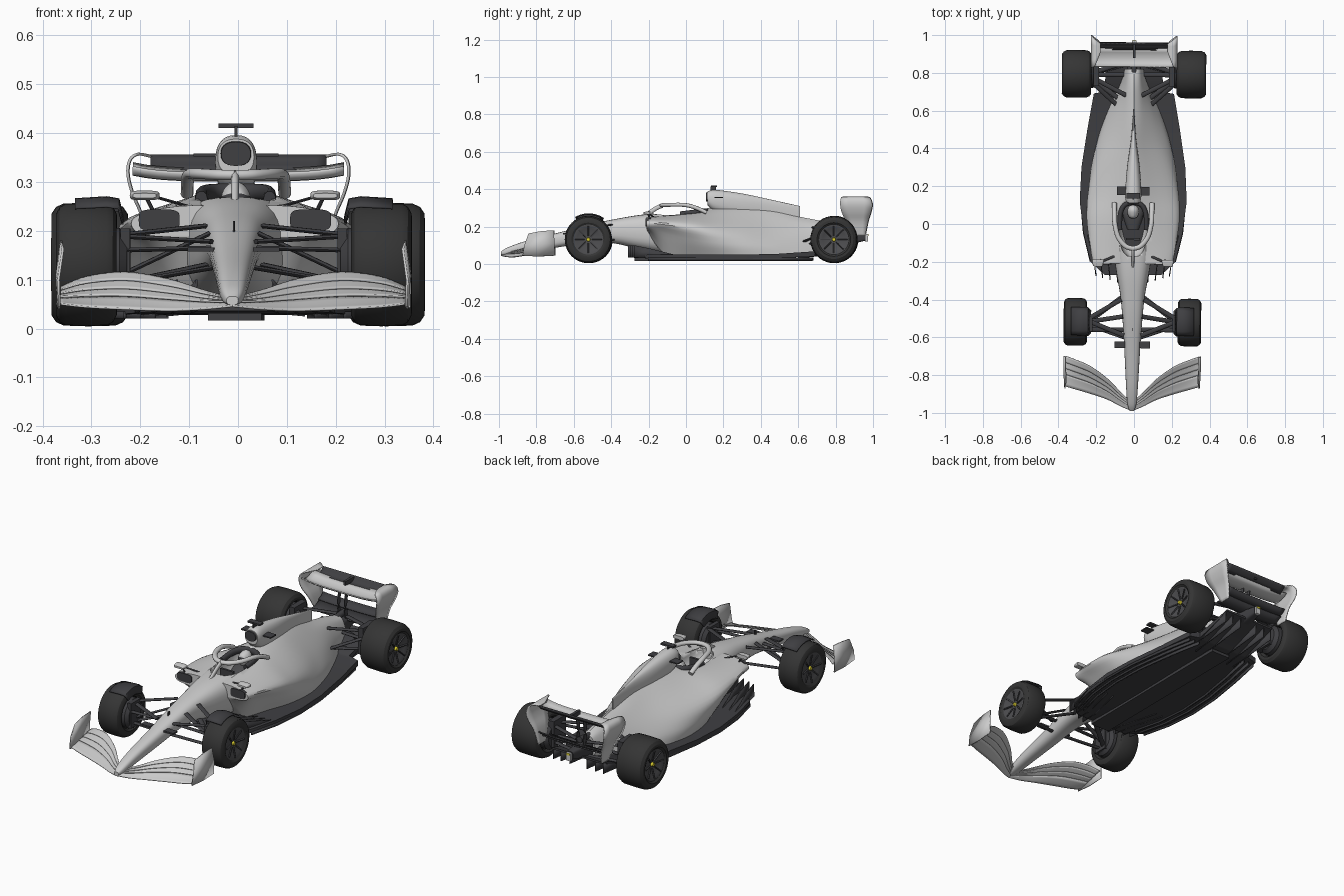
import bpy, bmesh, math
from mathutils import Vector

if "Cube" in bpy.data.objects:
    bpy.data.objects.remove(bpy.data.objects["Cube"])


def material(name, c):
    m = bpy.data.materials.new(name)
    m.diffuse_color = (*c, 1)
    m.use_nodes = True
    m.node_tree.nodes["Principled BSDF"].inputs["Base Color"].default_value = m.diffuse_color
    return m


DARK = material("carbon", (.05, .05, .055))
TYRE = material("rubber", (.035, .035, .035))
RIM = material("wheel_metal", (.075, .075, .08))
YELLOW = material("yellow", (.75, .65, .03))


def smooth_path(pts, n):
    """Catmull-Rom interpolation of number tuples."""
    p = [pts[0]] + list(pts) + [pts[-1]]
    out = []
    for i in range(1, len(p) - 2):
        for k in range(n):
            t = k / n
            out.append(tuple(.5 * (2 * b + (c - a) * t + (2 * a - 5 * b + 4 * c - d) * t * t
                                   + (3 * b - a - 3 * c + d) * t ** 3)
                             for a, b, c, d in zip(*p[i - 1:i + 3])))
    return out + [tuple(pts[-1])]


def skin(name, rows, mat=None, ring=False, caps=False, mirror=False, solid=0, angle=35):
    """Join rows of points into a surface."""
    bm = bmesh.new()
    vs = [[bm.verts.new(p) for p in r] for r in rows]
    n = len(rows[0])
    for a, b in zip(vs, vs[1:]):
        for j in range(n if ring else n - 1):
            k = (j + 1) % n
            bm.faces.new((a[j], a[k], b[k], b[j]))
    if caps:
        bm.faces.new(vs[0])
        bm.faces.new(vs[-1])
    bmesh.ops.remove_doubles(bm, verts=bm.verts, dist=1e-5)
    bmesh.ops.recalc_face_normals(bm, faces=bm.faces)
    me = bpy.data.meshes.new(name)
    bm.to_mesh(me)
    bm.free()
    me.shade_smooth()
    me.set_sharp_from_angle(angle=math.radians(angle))
    ob = bpy.data.objects.new(name, me)
    bpy.context.collection.objects.link(ob)
    if mat:
        me.materials.append(mat)
    if solid:
        s = ob.modifiers.new("thickness", 'SOLIDIFY')
        s.thickness, s.offset = solid, 0
    if mirror:
        ob.modifiers.new("mirror", 'MIRROR').use_mirror_merge = False
    return ob


def tube(name, stations, e=2.5, n=28, sub=5, cx=0, **kw):
    """Superellipse loft along y; stations are (y, half width, z low, z high)."""
    rows = []
    for y, w, lo, hi in smooth_path(stations, sub):
        r = []
        for k in range(n):
            c, s = math.cos(math.tau * k / n), math.sin(math.tau * k / n)
            f = lambda v: math.copysign(abs(v) ** (2 / e), v)
            r.append((cx + w * f(c), y, (lo + hi) / 2 + (hi - lo) / 2 * f(s)))
        rows.append(r)
    return skin(name, rows, ring=True, caps=True, **kw)


def box(name, c, s, mat=DARK, mirror=False):
    x, y, z = (v / 2 for v in s)
    rows = [[(c[0] + i * x, c[1] + d * y, c[2] + j * z) for i, j in ((-1, -1), (1, -1), (1, 1), (-1, 1))]
            for d in (-1, 1)]
    return skin(name, rows, mat, ring=True, caps=True, mirror=mirror)


def pipe(name, pts, a, b=None, mat=DARK, mirror=False, n=10):
    """Elliptic tube along a path; a = half size across, b = half height."""
    pts = [Vector(p) for p in pts]
    rows = []
    for i, p in enumerate(pts):
        d = (pts[min(i + 1, len(pts) - 1)] - pts[max(i - 1, 0)]).normalized()
        side = d.cross(Vector((0, 0, 1)))
        side = side.normalized() if side.length > .05 else Vector((1, 0, 0))
        up = side.cross(d)
        rows.append([p + side * a * math.cos(math.tau * k / n) + up * (b or a) * math.sin(math.tau * k / n)
                     for k in range(n)])
    return skin(name, rows, mat, ring=True, caps=True, mirror=mirror, angle=60)


def revolve(name, prof, c, mat, n=40):
    """Spin (x, radius) points about the wheel axle, mirrored."""
    rows = [[(c[0] + x, c[1] + r * math.cos(math.tau * k / n), c[2] + r * math.sin(math.tau * k / n))
             for x, r in prof] for k in range(n + 1)]
    return skin(name, rows, mat, mirror=True, angle=30)


# nose and survival cell
chassis = tube("nose_and_chassis", [
    (-.99, .012, .048, .066), (-.95, .024, .05, .09), (-.85, .032, .065, .125), (-.68, .041, .09, .168),
    (-.5, .053, .118, .215), (-.38, .065, .11, .24), (-.25, .088, .08, .262), (-.1, .108, .055, .275),
    (.12, .11, .055, .29)], e=2.7)
# sidepods and engine cover: y, top z, slope xz, widest xz, undercut xz, bottom xz
BODY = [
    (-.21, .25, .12, .25, .205, .228, .195, .195, .09, .185),
    (-.12, .262, .13, .252, .225, .22, .19, .165, .12, .06),
    (.03, .278, .115, .262, .24, .205, .22, .13, .165, .045),
    (.15, .305, .09, .268, .225, .188, .237, .115, .205, .045),
    (.30, .312, .068, .268, .185, .175, .222, .105, .218, .045),
    (.45, .295, .05, .25, .13, .168, .178, .10, .19, .048),
    (.60, .255, .04, .222, .088, .16, .12, .10, .14, .052),
    (.72, .23, .034, .203, .06, .15, .075, .10, .085, .06),
    (.82, .2, .028, .19, .045, .155, .05, .12, .035, .09)]
rows = []
for s in smooth_path(BODY, 5):
    half = smooth_path([(0, s[1])] + [s[i:i + 2] for i in (2, 4, 6, 8)], 5)
    rows.append([(x, s[0], z) for x, z in half] + [(-x, s[0], z) for x, z in half[:0:-1]])
body = skin("engine_cover_and_sidepods", rows, ring=True, caps=True)
# cockpit opening
cut = tube("cockpit_cutter", [(-.17, .03, .22, .36), (-.13, .06, .19, .36), (-.03, .075, .17, .36),
                              (.06, .07, .17, .36), (.11, .05, .2, .36)])
cut.hide_render = True
cut.display_type = 'WIRE'
for o in (chassis, body):
    m = o.modifiers.new("cockpit", 'BOOLEAN')
    m.operation, m.object, m.solver = 'DIFFERENCE', cut, 'EXACT'
tube("cockpit_lining", [(-.16, .04, .165, .19), (0, .078, .165, .2), (.11, .06, .165, .2)], mat=DARK)
pipe("headrest", smooth_path([(.07, -.03, .265), (.068, .05, .275), (.045, .1, .28), (0, .115, .28)], 4),
     .013, .017, DARK, True)
# driver
tube("helmet", [(.03, .006, .25, .27), (.036, .02, .235, .287), (.055, .029, .225, .297), (.075, .03, .223, .3),
                (.093, .022, .232, .29), (.1, .006, .25, .27)], e=2)
tube("visor", [(.029, .01, .256, .274), (.036, .022, .252, .28), (.055, .031, .25, .28)], mat=DARK, e=2)
tube("driver_torso", [(-.03, .03, .17, .215), (.05, .055, .17, .235), (.1, .05, .17, .23)], mat=RIM)
box("steering_wheel", (0, -.08, .235), (.075, .012, .04))
# halo
pipe("halo_hoop", smooth_path([(.1, .11, .275), (.099, .06, .298), (.096, 0, .315), (.078, -.07, .317),
                               (.04, -.117, .315), (0, -.13, .314)], 5), .013, .011, None, True)
pipe("halo_pillar", smooth_path([(0, -.125, .312), (0, -.16, .298), (0, -.23, .25)], 4), .008, .012, None)
# air intake, spine fin and camera
tube("airbox_and_fin", [(.115, .037, .315, .388), (.16, .043, .28, .396), (.3, .034, .25, .377),
                        (.45, .014, .24, .345), (.61, .003, .22, .31)], e=2.4)
tube("air_intake_opening", [(.108, .03, .333, .382), (.12, .032, .333, .384)], mat=DARK, e=2.4)
box("airbox_winglet", (0, .175, .355), (.174, .045, .006))
box("camera_post", (0, .145, .4), (.006, .03, .03))
box("camera_bar", (0, .15, .415), (.072, .03, .009))
# sidepod inlets and mirrors
tube("sidepod_inlet", [(-.215, .042, .2, .244), (-.2, .042, .2, .244)], e=4, cx=.155, mat=DARK, mirror=True)
tube("mirror_shell", [(-.225, .024, .267, .277), (-.205, .03, .263, .282), (-.19, .03, .263, .282)],
     e=4, cx=.185, mirror=True)
pipe("mirror_stalk", [(.18, -.2, .266), (.165, -.19, .235)], .006, .003, DARK, True)
pipe("mirror_arm", [(.165, -.2, .27), (.095, -.17, .25)], .006, .003, DARK, True)

# floor with rising diffuser
rows = []
for y, w, lo, hi in [(-.27, .15, .036, .046), (-.2, .225, .03, .05), (-.05, .262, .028, .05), (.12, .283, .028, .05),
                     (.3, .275, .03, .05), (.5, .245, .033, .055), (.69, .212, .04, .068), (.7, .155, .045, .075),
                     (.82, .15, .085, .1), (.9, .145, .115, .125)]:
    rows.append([(-w, y, lo), (w, y, lo), (w, y, hi), (-w, y, hi)])
skin("floor", rows, DARK, ring=True, caps=True)
box("plank", (0, .2, .024), (.11, .95, .016))
for x in (.09, .13, .17, .205):
    skin("floor_fence", [[(x - .01, -.31 + .3 * (x - .09), .035), (x, -.2, .03), (x + .05, 0, .025)],
                         [(x - .012, -.31 + .3 * (x - .09), .1), (x, -.2, .085), (x + .05, 0, .035)]],
         DARK, mirror=True, solid=.004)
for d in (.0, .03, .06):
    skin("floor_edge_strake", [[(x - d, y, z) for x, y in
                                ((.225, -.2), (.262, -.05), (.278, .12), (.27, .3), (.24, .5), (.205, .68))]
                               for z in (.02, .035)], DARK, mirror=True, solid=.006)
for x in (.05, .1, .145):
    skin("diffuser_strake", [[(x, .6, .03), (x, .74, .045), (x, .89, .06)],
                             [(x, .6, .04), (x, .74, .06), (x, .89, .118)]], DARK, mirror=True, solid=.004)

# front wing: x, leading y, trailing y, leading z, trailing z
WING = [(0, -.99, -.945, .046, .062), (.06, -.965, -.89, .04, .078), (.13, -.93, -.82, .037, .1),
        (.22, -.9, -.755, .04, .115), (.3, -.877, -.72, .044, .106), (.353, -.862, -.7, .05, .085)]
for i, (t0, t1) in enumerate(((0, .42), (.39, .61), (.58, .81), (.78, 1))):
    rows = [[(x, y0 + (y1 - y0) * t, z0 + (z1 - z0) * t ** 1.25 + .004 * (1 - k / 4) * (i > 0))
             for k in range(5) for t in [t0 + (t1 - t0) * k / 4]]
            for x, y0, y1, z0, z1 in smooth_path(WING, 5)]
    skin("front_wing_element", rows, mirror=True, solid=.004)
skin("front_wing_endplate", [[(.355, -.872, .045), (.358, -.79, .04), (.36, -.7, .045)],
                             [(.357, -.862, .1), (.361, -.78, .11), (.362, -.7, .11)],
                             [(.348, -.84, .163), (.352, -.77, .176), (.352, -.705, .18)]],
     mirror=True, solid=.005)
box("nose_winglet", (.067, -.64, .162), (.055, .035, .008), mirror=True)
box("nose_sensor", (0, -.56, .205), (.004, .012, .03))

# wheels: name, axle x, axle y, half width
for end, cx, cy, w in (("front", .302, -.52, .062), ("rear", .304, .793, .078)):
    c = (cx, cy, .131)
    revolve(end + "_tyre", [(.6 * w, .076), (.9 * w, .08), (w, .09), (w, .104), (.88 * w, .118), (.68 * w, .125),
                            (0, .1265), (-.68 * w, .125), (-.88 * w, .118), (-w, .104), (-w, .09),
                            (-.85 * w, .08), (-.5 * w, .076)], c, TYRE)
    revolve(end + "_wheel_cover", [(w * .7, 0), (w * .7, .03), (w * .82, .06), (w * .9, .074), (w * .9, .08),
                                   (w * .6, .08)], c, RIM)
    revolve(end + "_wheel_nut", [(w * .85, 0), (w * .85, .009), (w * .6, .012)], c, YELLOW, 12)
    revolve(end + "_brake_drum", [(0, .077), (-w * 1.1, .075), (-w * 1.35, .06), (-w * 1.35, 0)], c, DARK)
    for k in range(8):
        a = math.tau * k / 8
        d = Vector((0, math.cos(a), math.sin(a)))
        pipe(end + "_wheel_spoke", [Vector(c) + Vector((w * .74, 0, 0)) + d * .02,
                                    Vector(c) + Vector((w * .92, 0, 0)) + d * .072], .004, None, DARK, True, 6)

# front suspension and over-wheel winglets
for p, q in (((.245, -.51, .19), (.045, -.59, .178)), ((.245, -.51, .19), (.06, -.4, .21)),
             ((.245, -.53, .09), (.04, -.6, .125)), ((.245, -.53, .09), (.06, -.39, .13)),
             ((.24, -.52, .105), (.05, -.49, .195)), ((.245, -.56, .16), (.045, -.56, .165))):
    pipe("front_suspension_arm", [p, q], .012, .005, DARK, True)
skin("front_wheel_winglet", [[(x, -.52 + r * math.cos(a), .131 + r * math.sin(a))
                              for a in [math.radians(55 + 11 * k) for k in range(7)]]
                             for x, r in ((.228, .1), (.236, .134), (.26, .138), (.325, .134))],
     DARK, mirror=True, solid=.004)
box("front_brake_scoop", (.222, -.53, .14), (.02, .08, .13), mirror=True)
# rear suspension, gearbox and light
for p, q in (((.25, .79, .19), (.04, .68, .195)), ((.25, .79, .19), (.03, .86, .185)),
             ((.25, .79, .1), (.05, .64, .11)), ((.25, .79, .1), (.03, .85, .11)),
             ((.245, .77, .18), (.09, .63, .12)), ((.245, .79, .13), (.03, .79, .135))):
    pipe("rear_suspension_arm", [p, q], .012, .006, DARK, True)
box("rear_brake_scoop", (.2, .78, .15), (.03, .1, .14), mirror=True)
tube("gearbox", [(.7, .045, .08, .19), (.85, .035, .1, .175), (.96, .018, .125, .165)], mat=DARK, e=4)
box("rear_light_housing", (0, .965, .14), (.026, .014, .04), None)
box("rear_light", (0, .972, .155), (.018, .006, .01), YELLOW)
pipe("exhaust", [(0, .8, .19), (0, .88, .195)], .016)

# rear wing: planes, rolled endplates, beam wings and pylon
def plane(name, half, prof, dip, mat):
    rows = []
    for k in range(-8, 9):
        u = k / 8
        rows.append([(half * u, y, z + dip * u ** 4) for y, z in prof])
    skin(name, rows, mat, solid=.006)


plane("rear_wing_main_plane", .216, [(.832, .318), (.85, .305), (.88, .304), (.91, .313), (.93, .326)], .012, None)
plane("rear_wing_flap", .18, [(.922, .322), (.94, .333), (.952, .345), (.958, .355)], 0, DARK)
plane("beam_wing_lower", .18, [(.86, .165), (.89, .165), (.93, .185)], .005, DARK)
plane("beam_wing_upper", .18, [(.92, .19), (.94, .198), (.96, .215)], .005, DARK)
END = [(.178, .91, .955, .352), (.205, .84, .975, .357), (.222, .828, .99, .345), (.226, .826, .998, .315),
       (.216, .835, .99, .275), (.196, .86, .975, .225), (.183, .9, .96, .15)]
skin("rear_wing_endplate", [[(x, y0 + (y1 - y0) * k / 4, z) for k in range(5)]
                            for x, y0, y1, z in smooth_path(END, 4)], mirror=True, solid=.006)
pipe("rear_wing_pylon", smooth_path([(.02, .87, .16), (.02, .86, .24), (.02, .87, .305)], 4), .005, .012, DARK, True)
box("flap_actuator", (0, .915, .342), (.014, .07, .022))

# the car sits very slightly askew on the centre line
for o in bpy.context.collection.objects:
    o.rotation_euler.z = -.0065
    o.location.x = -.005
